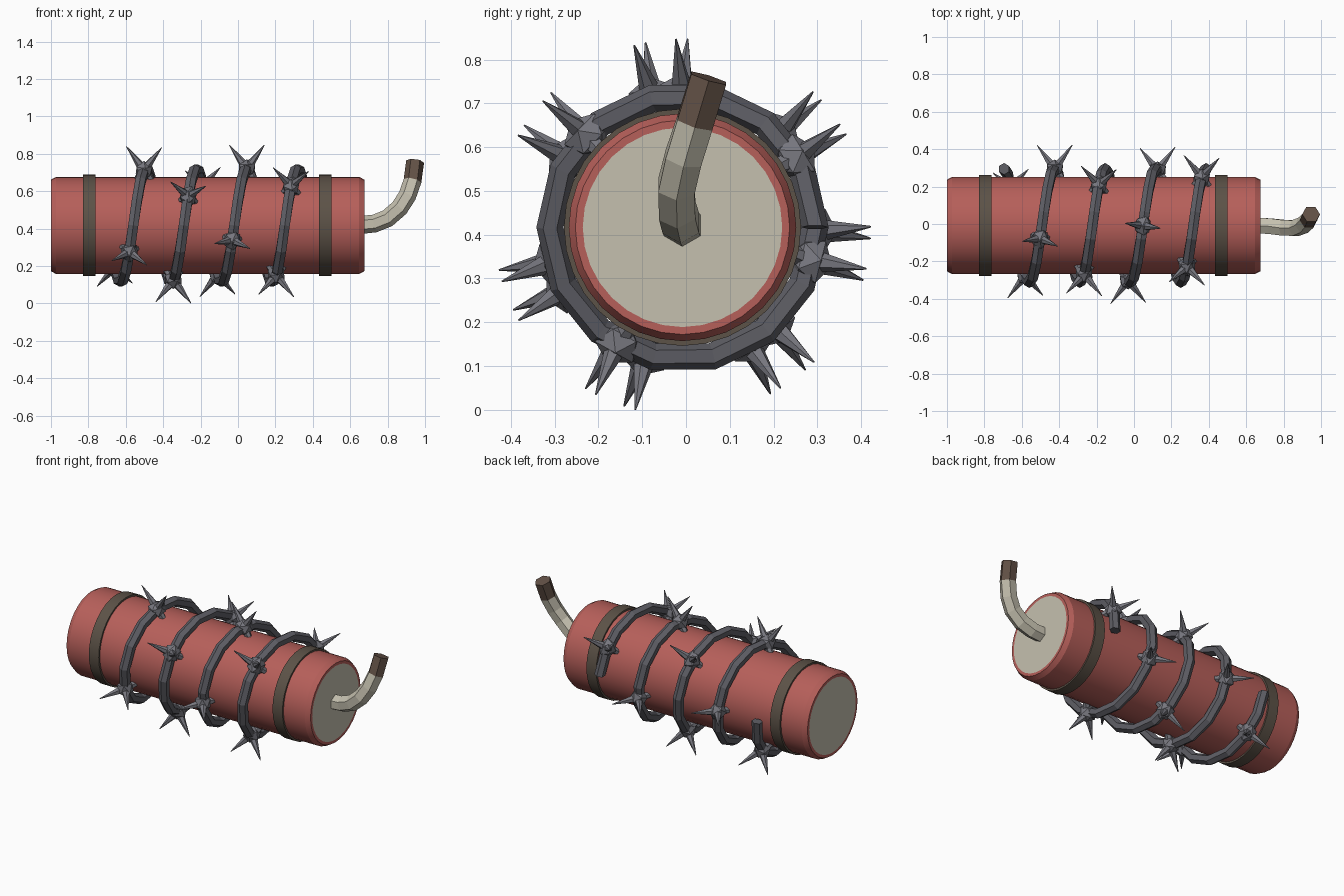
import bpy, bmesh, math
from mathutils import Vector, Matrix

if "Cube" in bpy.data.objects:
    bpy.data.objects.remove(bpy.data.objects["Cube"])

CY, CZ = -0.008, 0.417          # axis of the tube
TAU = 2 * math.pi


def material(name, rgb):
    m = bpy.data.materials.new(name)
    m.diffuse_color = (*rgb, 1)
    m.use_nodes = True
    m.node_tree.nodes["Principled BSDF"].inputs["Base Color"].default_value = m.diffuse_color
    return m


RED = material("red_paper", (0.47, 0.115, 0.102))
CREAM = material("cream", (0.56, 0.53, 0.43))
BAND = material("brown_band", (0.107, 0.084, 0.063))
WIRE = material("dark_metal", (0.112, 0.112, 0.130))
SPIKE = material("light_metal", (0.185, 0.185, 0.212))
CHAR = material("burnt_brown", (0.125, 0.083, 0.062))


def finish(bm, name, mats, smooth=False):
    bmesh.ops.recalc_face_normals(bm, faces=bm.faces)
    me = bpy.data.meshes.new(name)
    bm.to_mesh(me)
    bm.free()
    for m in mats:
        me.materials.append(m)
    ob = bpy.data.objects.new(name, me)
    bpy.context.collection.objects.link(ob)
    if smooth:
        bpy.ops.object.select_all(action='DESELECT')
        bpy.context.view_layer.objects.active = ob
        ob.select_set(True)
        bpy.ops.object.shade_smooth_by_angle(angle=math.radians(25))
    return ob


def skin(bm, rings):
    """Joins rings of points into a closed tube and caps both ends."""
    loops = [[bm.verts.new(p) for p in ring] for ring in rings]
    n = len(loops[0])
    for a, b in zip(loops, loops[1:]):
        for i in range(n):
            j = (i + 1) % n
            bm.faces.new((a[i], a[j], b[j], b[i]))
    bm.faces.new(loops[0][::-1])
    bm.faces.new(loops[-1])


def lathe(profile, sides=32):
    """Rings of (x, radius) around the tube axis."""
    return [[Vector((x, CY + r * math.cos(TAU * i / sides), CZ + r * math.sin(TAU * i / sides)))
             for i in range(sides)] for x, r in profile]


def section(centre, u, v, r, sides=6):
    return [centre + r * (u * math.cos(TAU * i / sides) + v * math.sin(TAU * i / sides))
            for i in range(sides)]


# Paper tube with bevelled rims and cream end discs
bm = bmesh.new()
skin(bm, lathe([(-1.0, 0.228), (-1.0, 0.245), (-0.972, 0.26),
                (0.647, 0.26), (0.675, 0.245), (0.675, 0.228)]))
for f in bm.faces:
    f.material_index = 1 if len(f.verts) > 4 else 0
finish(bm, "tube", [RED, CREAM], True)

# Two bands around the tube
for side, x in (("left", -0.795), ("right", 0.466)):
    bm = bmesh.new()
    skin(bm, lathe([(x - 0.034, 0.25), (x - 0.034, 0.271), (x + 0.034, 0.271), (x + 0.034, 0.25)]))
    finish(bm, side + "_band", [BAND], True)

# Helical wire frame: position, outward, along
PITCH, WIRE_R = 0.27, 0.303


def helix(deg):
    t = math.radians(deg)
    out = Vector((0, -math.cos(t), math.sin(t)))
    along = Vector((PITCH / TAU, WIRE_R * math.sin(t), WIRE_R * math.cos(t))).normalized()
    pos = Vector((-0.56 + PITCH * deg / 360, CY, CZ)) + out * WIRE_R
    return pos, out, along


# Wire: four turns of fourteen straight segments
bm = bmesh.new()
rings = []
for i in range(57):
    pos, out, along = helix(-180 + i * 360 / 14)
    rings.append(section(pos, out, along.cross(out), 0.031))
skin(bm, rings)
finish(bm, "wire", [WIRE])

# Barbs: a faceted knot with four crossed spikes
for k in range(14):
    pos, out, along = helix(-132.5 + 104.7 * k)
    across = along.cross(out).normalized()
    bm = bmesh.new()
    frame = Matrix((across, along, out)).transposed().to_4x4()
    frame.translation = pos
    bmesh.ops.create_icosphere(bm, subdivisions=1, radius=0.053,
                               matrix=frame @ Matrix.Diagonal((0.95, 1.1, 0.95, 1)))
    for sx in (-1, 1):
        for so in (-1, 1):
            d = (across * sx * 0.095 + out * so * 0.127)
            length = d.length
            d.normalize()
            rot = d.to_track_quat('Z', 'Y').to_matrix().to_4x4()
            bmesh.ops.create_cone(bm, cap_ends=True, segments=6, radius1=0.028, radius2=0.002,
                                  depth=length,
                                  matrix=Matrix.Translation(pos + d * length / 2) @ rot)
    finish(bm, "barb_%d" % (k + 1), [SPIKE])

# Bent fuse with a burnt tip
path = [Vector(p) for p in ((0.66, -0.008, 0.42), (0.73, -0.012, 0.427), (0.80, -0.02, 0.455),
                            (0.863, -0.022, 0.51), (0.905, -0.006, 0.575),
                            (0.933, 0.02, 0.655), (0.947, 0.052, 0.758))]
rings = []
for i, p in enumerate(path):
    d = (path[min(i + 1, len(path) - 1)] - path[max(i - 1, 0)]).normalized()
    u = Vector((0, 1, 0))
    u = (u - d * u.dot(d)).normalized()
    rings.append(section(p, d.cross(u), u, 0.048))
bm = bmesh.new()
skin(bm, rings)
for f in bm.faces:
    f.material_index = 1 if f.calc_center_median().z > 0.67 else 0
finish(bm, "fuse", [CREAM, CHAR])
